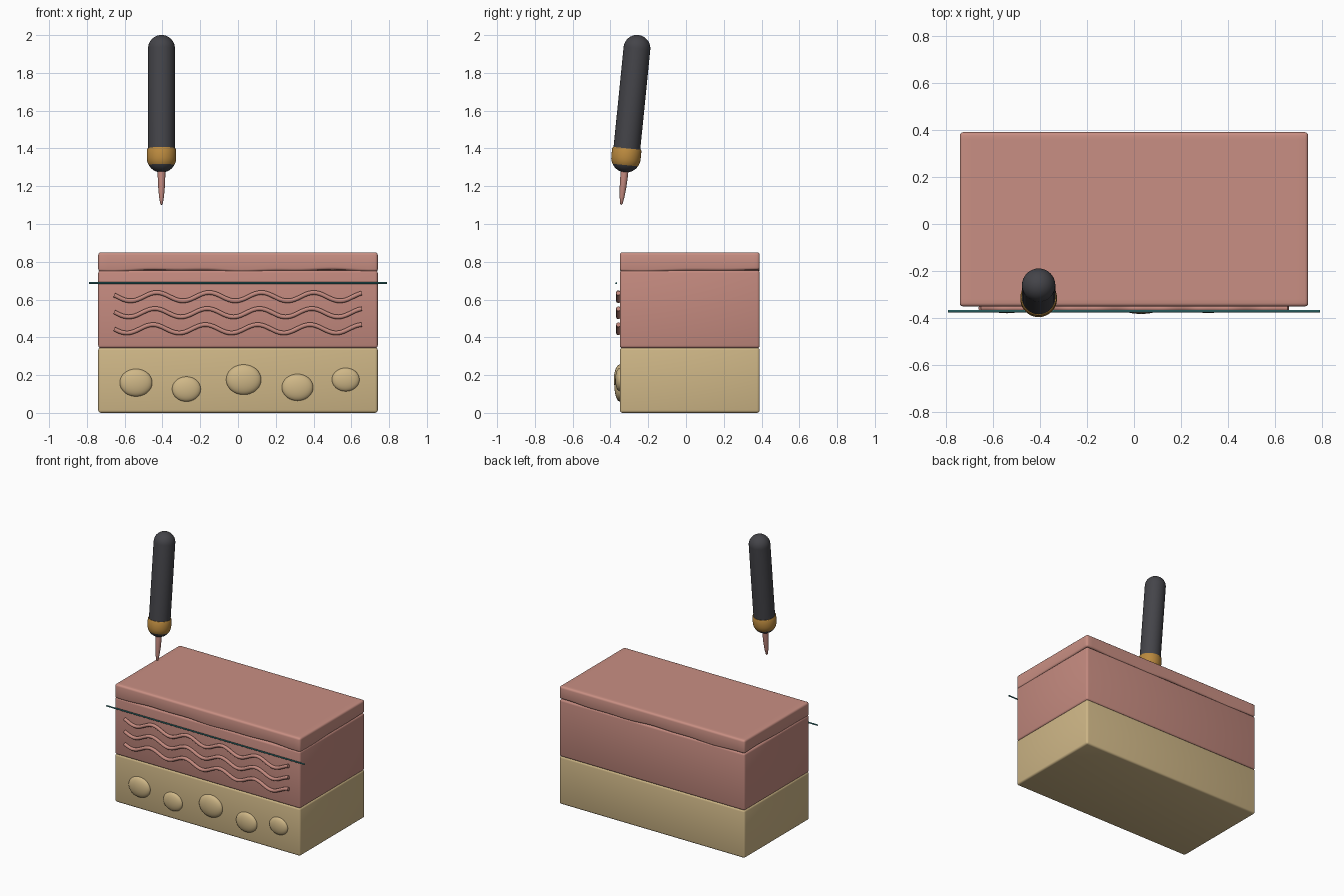
import bpy, bmesh, math
from mathutils import Vector, Matrix

if "Cube" in bpy.data.objects:
    bpy.data.objects.remove(bpy.data.objects["Cube"])


def material(name, rgb):
    linear = [(c / 255 / 12.92) if c < 10 else ((c / 255 + 0.055) / 1.055) ** 2.4 for c in rgb]
    m = bpy.data.materials.new(name)
    m.use_nodes = True
    m.diffuse_color = (*linear, 1)
    m.node_tree.nodes["Principled BSDF"].inputs["Base Color"].default_value = (*linear, 1)
    return m


SKIN = material("skin pink", (201, 143, 131))
FLESH = material("flesh pink", (196, 138, 127))
FAT = material("fat yellow", (207, 183, 135))
DARK = material("charcoal", (68, 68, 73))
GOLD = material("brass", (186, 137, 62))
TEAL = material("teal", (58, 132, 134))

FRONT, BACK, HALF = -0.35, 0.39, 0.74


def finish(name, bm, mats, angle=50):
    mesh = bpy.data.meshes.new(name)
    bmesh.ops.recalc_face_normals(bm, faces=bm.faces)
    bm.to_mesh(mesh)
    bm.free()
    obj = bpy.data.objects.new(name, mesh)
    bpy.context.collection.objects.link(obj)
    for m in mats:
        mesh.materials.append(m)
    smooth(obj, angle)
    return obj


def smooth(obj, angle=50):
    bpy.ops.object.select_all(action="DESELECT")
    obj.select_set(True)
    bpy.context.view_layer.objects.active = obj
    bpy.ops.object.shade_smooth_by_angle(angle=math.radians(angle))


def layer(name, z0, z1, mat, round_off, wave=0.0):
    """Rounded slab; an optional wave runs along its lower rim."""
    bm = bmesh.new()
    bmesh.ops.create_cube(bm, size=1)
    for v in bm.verts:
        v.co = Vector((v.co.x * HALF * 2, v.co.y * (BACK - FRONT) + (BACK + FRONT) / 2,
                       (z0 + z1) / 2 + v.co.z * (z1 - z0)))
    bmesh.ops.bevel(bm, geom=bm.edges[:], offset=round_off, segments=3, profile=0.5, affect="EDGES")
    if wave:
        long_edges = [e for e in bm.edges if e.calc_length() > 0.5]
        bmesh.ops.subdivide_edges(bm, edges=long_edges, cuts=40, use_grid_fill=True)
        for v in bm.verts:
            if v.co.z < (z0 + z1) / 2:
                v.co.z += wave * (math.sin(v.co.x * 8 + v.co.y * 6) + 0.6 * math.sin(v.co.x * 19 - v.co.y * 13))
    return finish(name, bm, [mat])


def tube(name, points, radius, mat):
    curve = bpy.data.curves.new(name, "CURVE")
    curve.dimensions = "3D"
    curve.bevel_depth = radius
    curve.bevel_resolution = 3
    curve.use_fill_caps = True
    spline = curve.splines.new("POLY")
    spline.points.add(len(points) - 1)
    for p, co in zip(spline.points, points):
        p.co = (*co, 1)
    obj = bpy.data.objects.new(name, curve)
    bpy.context.collection.objects.link(obj)
    curve.materials.append(mat)
    bpy.ops.object.select_all(action="DESELECT")
    obj.select_set(True)
    bpy.context.view_layer.objects.active = obj
    bpy.ops.object.convert(target="MESH")
    smooth(bpy.context.object)


# Stacked tissue layers
layer("fat_layer", 0.0, 0.346, FAT, 0.014)
layer("middle_layer", 0.343, 0.755, FLESH, 0.014)
layer("top_layer", 0.752, 0.85, SKIN, 0.014, wave=0.004)

# Fat lobes on the front
for i, (x, z, rx, rz) in enumerate([(-0.54, 0.16, 0.086, 0.073), (-0.273, 0.126, 0.076, 0.066),
                                    (0.03, 0.176, 0.093, 0.08), (0.315, 0.135, 0.083, 0.071),
                                    (0.57, 0.176, 0.073, 0.062)]):
    bm = bmesh.new()
    bmesh.ops.create_uvsphere(bm, u_segments=32, v_segments=16, radius=1,
                              matrix=Matrix.Translation((x, FRONT, z)) @ Matrix.Diagonal((rx, rz * 0.4, rz, 1)))
    finish(f"fat_lobe_{i + 1}", bm, [FAT])

# Wavy fibres on the front
for i, z in enumerate((0.445, 0.53, 0.615)):
    xs = [-0.655 + 1.31 * k / 120 for k in range(121)]
    tube(f"fibre_{i + 1}", [(x, -0.358, z + 0.022 * math.cos(math.tau * (x + 0.45 - 0.01 * i) / 0.277))
                            for x in xs], 0.012, FLESH)

# Straight cut line
tube("cut_line", [(-0.79, -0.37, 0.687), (0.79, -0.37, 0.687)], 0.005, TEAL)


def lathe(name, profile, rule, mats):
    """Turned part along the tilted axis of the tool; profile holds (radius, distance)."""
    bm = bmesh.new()
    verts = [bm.verts.new((r, 0, t)) for r, t in profile]
    edges = [bm.edges.new(pair) for pair in zip(verts, verts[1:])]
    bmesh.ops.spin(bm, geom=verts + edges, axis=(0, 0, 1), cent=(0, 0, 0), angle=math.tau, steps=32)
    bmesh.ops.remove_doubles(bm, verts=bm.verts, dist=0.0002)
    for f in bm.faces:
        f.material_index = rule(f.calc_center_median().z)
    bm.transform(Matrix.Translation((-0.405, -0.343, 1.1)) @ Matrix.Rotation(-0.1, 4, "X"))
    return finish(name, bm, mats)


def arc(radius, centre, start, end, steps=10):
    angles = [math.radians(start + (end - start) * k / steps) for k in range(steps + 1)]
    return [(max(radius * math.cos(a), 0), centre + radius * math.sin(a)) for a in angles]


# Hand tool: handle, collar with rounded lower end, and slim tip
lathe("tool_handle", [(0, 0.27), (0.071, 0.27)] + arc(0.071, 0.834, 0, 90), lambda t: 0, [DARK])
lathe("tool_collar", arc(0.078, 0.252, -90, -30) + arc(0.078, 0.252, -30, 0, 4)[1:]
      + [(0.078, 0.296), (0.074, 0.302), (0, 0.302)], lambda t: int(t > 0.212), [DARK, GOLD])
lathe("tool_tip", [(0, 0), (0.007, 0.008), (0.013, 0.045), (0.018, 0.1), (0.02, 0.15), (0.02, 0.2), (0, 0.2)],
      lambda t: 0, [FLESH])
